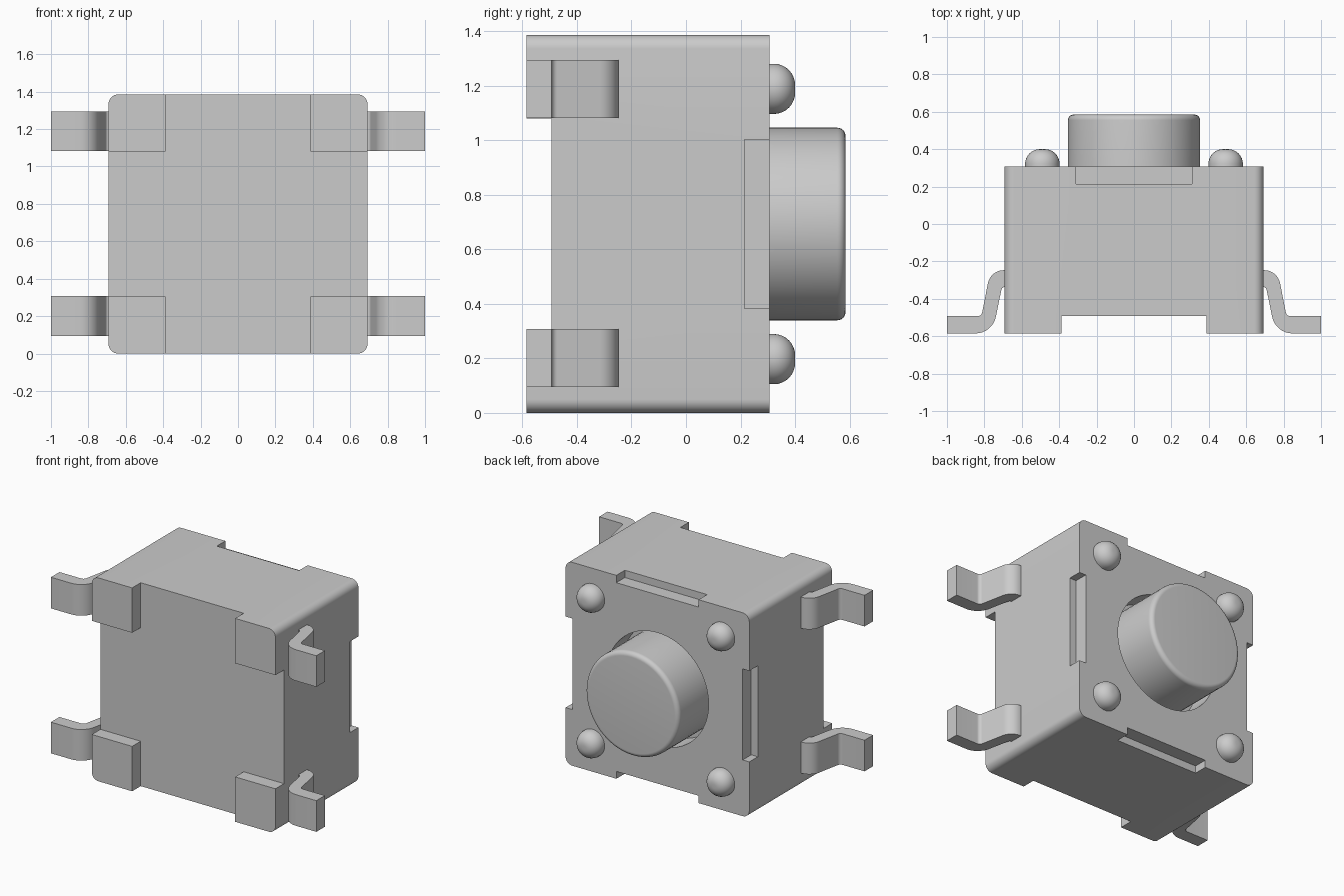
import bpy, bmesh, math
from mathutils import Vector, Matrix

old = bpy.data.objects.get("Cube")
if old:
    bpy.data.objects.remove(old, do_unlink=True)

# One grey for the whole model
grey = bpy.data.materials.new("light grey")
grey.use_nodes = True
colour = (0.6, 0.6, 0.6, 1)
grey.diffuse_color = colour
grey.node_tree.nodes["Principled BSDF"].inputs["Base Color"].default_value = colour

H = 1.385            # housing height
HALF = 0.692         # housing half width
MID = H / 2
FRONT, BACK = -0.585, 0.307
INNER = -0.493       # recessed front plane between the feet


def rounded(corners, steps=8):
    """Outline with filleted corners from (x, y, radius) triples."""
    out = []
    for i, (x, y, r) in enumerate(corners):
        p = Vector((x, y))
        if r == 0:
            out.append(p)
            continue
        a = (Vector(corners[i - 1][:2]) - p).normalized()
        b = (Vector(corners[(i + 1) % len(corners)][:2]) - p).normalized()
        half = a.angle(b) / 2
        mid = p + (a + b).normalized() * (r / math.sin(half))
        start = p + a * (r / math.tan(half)) - mid
        end = p + b * (r / math.tan(half)) - mid
        sweep = start.angle_signed(end)
        for k in range(steps + 1):
            out.append(mid + Matrix.Rotation(-sweep * k / steps, 2) @ start)
    return out


def finish(name, bm):
    bmesh.ops.recalc_face_normals(bm, faces=bm.faces)
    mesh = bpy.data.meshes.new(name)
    bm.to_mesh(mesh)
    bm.free()
    mesh.materials.append(grey)
    obj = bpy.data.objects.new(name, mesh)
    bpy.context.collection.objects.link(obj)
    return obj


def smooth(obj):
    bpy.ops.object.select_all(action='DESELECT')
    obj.select_set(True)
    bpy.context.view_layer.objects.active = obj
    bpy.ops.object.shade_smooth_by_angle(angle=math.radians(35))


def prism(name, outline, place, push):
    bm = bmesh.new()
    face = bm.faces.new([bm.verts.new(place(p)) for p in outline])
    ext = bmesh.ops.extrude_face_region(bm, geom=[face])
    verts = [g for g in ext["geom"] if isinstance(g, bmesh.types.BMVert)]
    bmesh.ops.translate(bm, verts=verts, vec=push)
    return finish(name, bm)


def lathe(name, profile, x, z, segments=64):
    """Spin (radius, y) points about an axis along y."""
    bm = bmesh.new()
    verts = [bm.verts.new((x + r, y, z)) for r, y in profile]
    edges = [bm.edges.new(pair) for pair in zip(verts, verts[1:])]
    bmesh.ops.spin(bm, geom=verts + edges, cent=(x, 0, z), axis=(0, 1, 0),
                   angle=math.tau, steps=segments)
    bmesh.ops.remove_doubles(bm, verts=bm.verts, dist=0.0005)
    return finish(name, bm)


def knob(name, x, z, r, y0, y1, fillet):
    corners = [(0, y0, 0), (r, y0, 0), (r, y1, fillet), (0, y1, 0)]
    obj = lathe(name, rounded(corners), x, z)
    smooth(obj)
    return obj


def carve(target, cutter):
    mod = target.modifiers.new("cut", 'BOOLEAN')
    mod.operation = 'DIFFERENCE'
    mod.solver = 'EXACT'
    mod.object = cutter
    bpy.context.view_layer.objects.active = target
    bpy.ops.object.modifier_apply(modifier=mod.name)
    bpy.data.objects.remove(cutter, do_unlink=True)


def box(x, y, z, sx, sy, sz):
    bm = bmesh.new()
    bmesh.ops.create_cube(bm, size=1, matrix=Matrix.Translation((x, y, z))
                          @ Matrix.Diagonal((sx, sy, sz, 1)))
    return finish("cutter", bm)


# Housing with rounded vertical and horizontal corners
R = 0.05
housing = prism("housing",
                rounded([(-HALF, 0, R), (HALF, 0, R), (HALF, H, R), (-HALF, H, R)]),
                lambda p: (p.x, FRONT, p.y), (0, BACK - FRONT, 0))

# Cross-shaped front recess leaves four corner feet
carve(housing, box(0, INNER - 0.5, MID, 0.776, 1, 3))
carve(housing, box(0, INNER - 0.5, MID, 3, 1, 0.774))

# Notch in the middle of each back edge
DEEP, LONG = 0.05, 0.62
for s in (-1, 1):
    carve(housing, box(s * HALF, BACK, MID, DEEP * 2, 0.184, LONG))
    carve(housing, box(0, BACK, MID + s * MID, LONG, 0.184, DEEP * 2))

# Round well around the button
FLOOR = 0.14
carve(housing, lathe("cutter", [(0, FLOOR), (0.385, FLOOR), (0.385, 0.5), (0, 0.5)], 0, MID))
smooth(housing)

# Push button
knob("button", 0, MID, 0.353, FLOOR - 0.02, 0.585, 0.03)

# Domed rivets and bent terminals, one per corner
leg = [(0.68, -0.247, 0), (0.767, -0.247, 0.085), (0.816, INNER, 0.025),
       (1, INNER, 0), (1, FRONT, 0), (0.757, FRONT, 0.11),
       (0.706, -0.337, 0.02), (0.68, -0.337, 0)]
for side, s in (("left", 1), ("right", -1)):
    for level, rivet_z, leg_z in (("lower", 0.197, 0.095), ("upper", H - 0.197, 1.082)):
        knob(f"{level}_{side}_rivet", s * 0.49, rivet_z, 0.092, BACK - 0.02, 0.4, 0.078)
        smooth(prism(f"{level}_{side}_terminal", rounded(leg),
                     lambda p: (s * p.x, p.y, leg_z), (0, 0, 0.212)))
